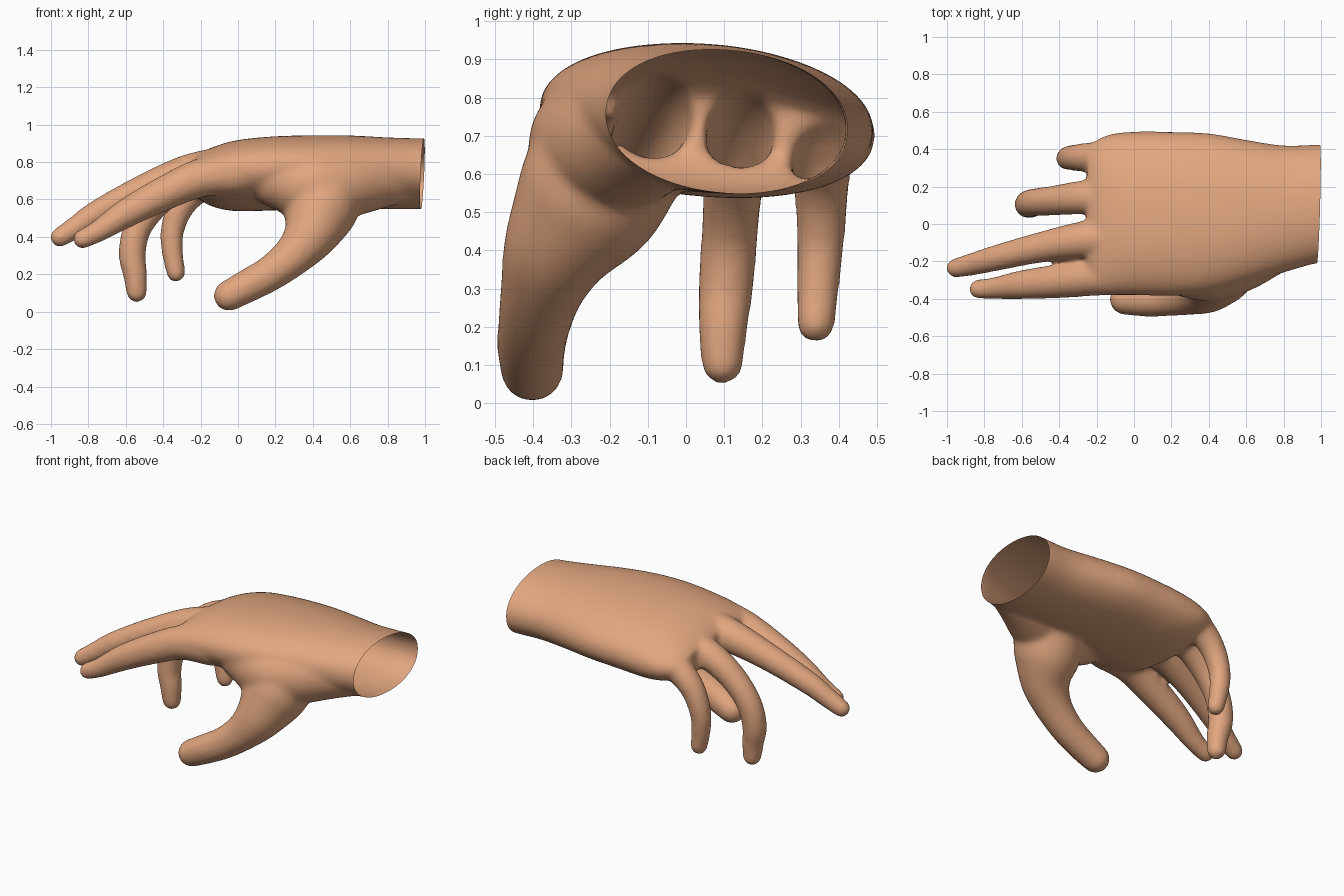
import bpy, bmesh, math
from mathutils import Vector

if "Cube" in bpy.data.objects:
    bpy.data.objects.remove(bpy.data.objects["Cube"])

skin = bpy.data.materials.new("skin")
skin.diffuse_color = (0.76, 0.385, 0.215, 1)
skin.use_nodes = True
skin.node_tree.nodes["Principled BSDF"].inputs["Base Color"].default_value = skin.diffuse_color

bm = bmesh.new()


def skin_rings(rings):
    """Bridge equal-sized vertex rings and cap both ends."""
    n = len(rings[0])
    for a, b in zip(rings, rings[1:]):
        for i in range(n):
            j = (i + 1) % n
            bm.faces.new((a[i], a[j], b[j], b[i]))
    bm.faces.new(rings[0][::-1])
    bm.faces.new(rings[-1])


def spline(pts, steps=6):
    """Catmull-Rom interpolation of number tuples."""
    P = [Vector(p) for p in pts]
    P = [P[0] * 2 - P[1]] + P + [P[-1] * 2 - P[-2]]
    out = []
    for a, b, c, d in zip(P, P[1:], P[2:], P[3:]):
        for s in range(steps):
            t = s / steps
            out.append(0.5 * (2 * b + (c - a) * t + (2 * a - 5 * b + 4 * c - d) * t * t
                              + (3 * b - a - 3 * c + d) * t ** 3))
    return out + [P[-2]]


def round_end(path, end, back):
    """Shrinking hemisphere stations beyond an end of the path."""
    direction = (end - back).xyz.normalized()
    r = end[3]
    return [Vector((*(end.xyz + direction * r * math.sin(a)), r * math.cos(a)))
            for a in (k / 6.3 * math.pi / 2 for k in range(1, 7))]


def digit(pts, n=24):
    """Tapered tube through (x, y, z, radius) with round ends."""
    path = spline(pts)
    path = round_end(path, path[0], path[1])[::-1] + path + round_end(path, path[-1], path[-2])
    rings = []
    for i, p in enumerate(path):
        t = (path[min(i + 1, len(path) - 1)].xyz - path[max(i - 1, 0)].xyz).normalized()
        u = Vector((0, 1, 0))
        u = (u - t * u.dot(t)).normalized()
        v = t.cross(u)
        rings.append([bm.verts.new(p.xyz + (u * math.cos(q) + v * math.sin(q)) * p[3])
                      for q in (2 * math.pi * k / n for k in range(n))])
    skin_rings(rings)


# palm and wrist: flattened oval sections (x, y range, z range)
sections = [(1.12, -.20, .43, .55, .925), (.98, -.21, .425, .55, .925), (.8, -.26, .42, .55, .93),
            (.6, -.32, .45, .55, .94), (.4, -.37, .485, .55, .94), (.2, -.385, .493, .545, .935),
            (0, -.38, .494, .54, .915), (-.12, -.378, .482, .56, .882), (-.2, -.365, .45, .60, .845),
            (-.25, -.32, .41, .65, .80)]
rings = []
for x, y0, y1, z0, z1 in spline(sections, 4):
    ring = []
    for k in range(48):
        q = 2 * math.pi * k / 48
        c, s = math.cos(q), math.sin(q)
        dy = (y1 - y0) / 2 * math.copysign(abs(c) ** 0.95, c)
        dz = (z1 - z0) / 2 * math.copysign(abs(s) ** 0.95, s)
        ring.append(bm.verts.new((x, (y0 + y1) / 2 + dy, (z0 + z1) / 2 + dz - 0.07 * dy)))
    rings.append(ring)
skin_rings(rings)

# index, middle, ring and little fingers
digit([(.0, -.26, .74, .12), (-.2, -.28, .715, .104), (-.4, -.305, .63, .092),
       (-.6, -.325, .525, .078), (-.74, -.343, .435, .06), (-.832, -.348, .388, .052)])
digit([(.0, -.07, .77, .12), (-.25, -.082, .745, .102), (-.5, -.125, .655, .082),
       (-.75, -.185, .53, .069), (-.87, -.217, .45, .06), (-.952, -.235, .398, .053)])
digit([(-.1, .15, .75, .10), (-.28, .142, .70, .09), (-.43, .125, .59, .08), (-.535, .115, .45, .075),
       (-.566, .105, .31, .073), (-.55, .097, .2, .065), (-.542, .095, .105, .056)])
digit([(-.06, .35, .72, .10), (-.2, .355, .67, .085), (-.3, .355, .57, .073), (-.35, .353, .44, .064),
       (-.352, .347, .33, .058), (-.332, .34, .208, .051)])
# thumb
digit([(.52, -.12, .72, .19), (.48, -.19, .65, .20), (.435, -.26, .53, .195), (.385, -.335, .41, .147),
       (.30, -.375, .305, .112), (.18, -.397, .21, .096), (.06, -.405, .143, .09), (-.048, -.403, .086, .083)])
# muscle blending thumb into the wrist and palm edge
digit([(.85, -.06, .725, .15), (.7, -.115, .71, .175), (.55, -.18, .685, .19), (.4, -.215, .67, .20),
       (.22, -.215, .715, .165)])

bmesh.ops.recalc_face_normals(bm, faces=bm.faces[:])
me = bpy.data.meshes.new("hand")
bm.to_mesh(me)
bm.free()
hand = bpy.data.objects.new("hand", me)
bpy.context.collection.objects.link(hand)
bpy.context.view_layer.objects.active = hand
hand.select_set(True)

# fuse the parts into one soft skin
rem = hand.modifiers.new("fuse", 'REMESH')
rem.mode = 'VOXEL'
rem.voxel_size = 0.013
smo = hand.modifiers.new("soften", 'SMOOTH')
smo.factor = 0.5
smo.iterations = 16
for name in ("fuse", "soften"):
    bpy.ops.object.modifier_apply(modifier=name)

# open the wrist with a slightly slanted cut
bm = bmesh.new()
bm.from_mesh(hand.data)
bmesh.ops.bisect_plane(bm, geom=bm.verts[:] + bm.edges[:] + bm.faces[:], clear_outer=True,
                       plane_co=(.986, .11, .74), plane_no=Vector((1, -.03, -.05)).normalized())
bm.to_mesh(hand.data)
bm.free()
hand.data.materials.clear()
hand.data.materials.append(skin)
bpy.ops.object.shade_smooth()
